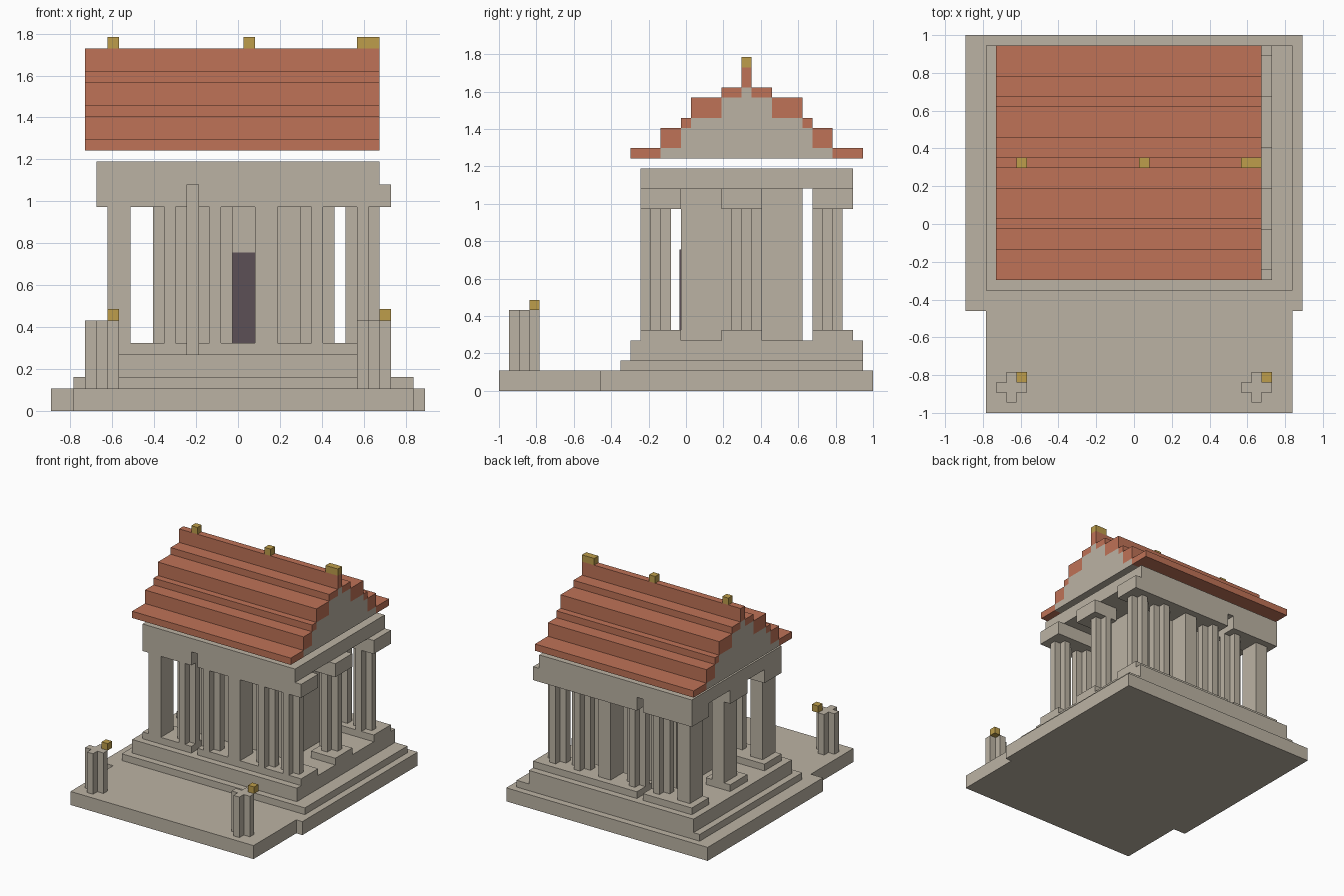
import bpy
import bmesh
from mathutils import Vector

if "Cube" in bpy.data.objects:
    bpy.data.objects.remove(bpy.data.objects["Cube"], do_unlink=True)

U = 2 / 37                      # size of one block
OFFSET = Vector((16.5, 18.5, 0))  # block-grid centre


def material(name, rgb):
    m = bpy.data.materials.new(name)
    m.use_nodes = True
    m.diffuse_color = (*rgb, 1)
    m.node_tree.nodes["Principled BSDF"].inputs["Base Color"].default_value = (*rgb, 1)
    return m


STONE = material("pale stone", (0.50, 0.45, 0.37))
TILE = material("terracotta", (0.52, 0.17, 0.095))
GOLD = material("gold", (0.51, 0.34, 0.07))
DARK = material("dark doorway", (0.107, 0.08, 0.093))


def prism(bm, outline, z0, z1):
    """Extrude an (x, y) outline in block units from z0 to z1."""
    pts = [(Vector((x, y, z0)) - OFFSET) * U for x, y in outline]
    face = bm.faces.new([bm.verts.new(p) for p in pts])
    res = bmesh.ops.extrude_face_region(bm, geom=[face])
    top = [v for v in res["geom"] if isinstance(v, bmesh.types.BMVert)]
    bmesh.ops.translate(bm, verts=top, vec=(0, 0, (z1 - z0) * U))


def rect(x0, x1, y0, y1):
    return [(x0, y0), (x1, y0), (x1, y1), (x0, y1)]


def cross(x, y):
    """Plus-shaped outline, three blocks wide, from its lower corner."""
    steps = [(1, 0), (2, 0), (2, 1), (3, 1), (3, 2), (2, 2),
             (2, 3), (1, 3), (1, 2), (0, 2), (0, 1), (1, 1)]
    return [(x + a, y + b) for a, b in steps]


def build(name, mat, parts):
    bm = bmesh.new()
    for outline, z0, z1 in parts:
        prism(bm, outline, z0, z1)
    bmesh.ops.recalc_face_normals(bm, faces=bm.faces)
    mesh = bpy.data.meshes.new(name)
    bm.to_mesh(mesh)
    bm.free()
    mesh.materials.append(mat)
    obj = bpy.data.objects.new(name, mesh)
    bpy.context.collection.objects.link(obj)
    return obj


# Stepped platform with a forecourt
ground = [(2, 0), (32, 0), (32, 10), (33, 10), (33, 37), (0, 37), (0, 10), (2, 10)]
build("ground_slab", STONE, [(ground, 0, 2)])
build("lower_step", STONE, [(rect(2, 32, 12, 36), 2, 3)])
build("upper_step", STONE, [(rect(3, 30, 13, 36), 3, 5)])

# Inner chamber and doorway
build("chamber", STONE, [(rect(10, 24, 18, 30), 5, 20)])
build("doorway", DARK, [(rect(16, 18, 17.88, 18.02), 5, 14)])

# Columns: (shaft start, shaft width, cap start, cap end) across the front
columns = [(5, 2, 4, 8), (9, 3, 8, 12), (13, 3, 13, 17),
           (18, 2, 17, 22), (22, 3, 22, 26), (26, 3, 26, 30)]
rows = {"front": (14, 14, 18), "middle": (23, 22, 26), "back": (31, 31, 35)}
for row, (y, cap0, cap1) in rows.items():
    for n, (x, width, a, b) in enumerate(columns):
        if row == "middle" and n not in (0, len(columns) - 1):
            continue
        shaft = cross(x, y) if width == 3 else rect(x, x + 2, y, y + 3)
        pad = rect(a, b, cap0, cap1)
        label = f"{row}_column_{n + 1}"
        build(label, STONE, [(shaft, 6, 18)])
        build(label + "_base", STONE, [(pad, 5, 6)])
        build(label + "_cap", STONE, [(pad, 18, 20)])

build("entablature", STONE, [(rect(4, 29, 14, 35), 20, 22)])

# Stepped roof: (outer distance from ridge line, inner distance, bottom, top)
MID = 24.5
tiers = [(11.5, 8.5, 23, 24), (8.5, 6.5, 24, 26), (6.5, 5.5, 26, 27),
         (5.5, 2.5, 27, 29), (2.5, 0.5, 29, 30)]
tiles, gable = [], []
for outer, inner, z0, z1 in tiers:
    tiles.append((rect(3, 29, MID - outer, MID - inner), z0, z1))
    tiles.append((rect(3, 29, MID + inner, MID + outer), z0, z1))
    gable.append((rect(3, 29, MID - inner, MID + inner), z0, z1))
tiles.append((rect(3, 29, 24, 25), 30, 32))
build("roof_tiles", TILE, tiles)
build("gable", STONE, gable)

# Gold ridge ornaments
for n, (a, b) in enumerate([(5, 6), (17, 18), (27, 29)]):
    build(f"ridge_ornament_{n + 1}", GOLD, [(rect(a, b, 24, 25), 32, 33)])

# Forecourt pillars with gold finials
for side, x in (("right", 3), ("left", 27)):
    build(f"{side}_pillar", STONE, [(cross(x, 1), 2, 8)])
    build(f"{side}_pillar_finial", GOLD, [(rect(x + 2, x + 3, 3, 4), 8, 9)])
